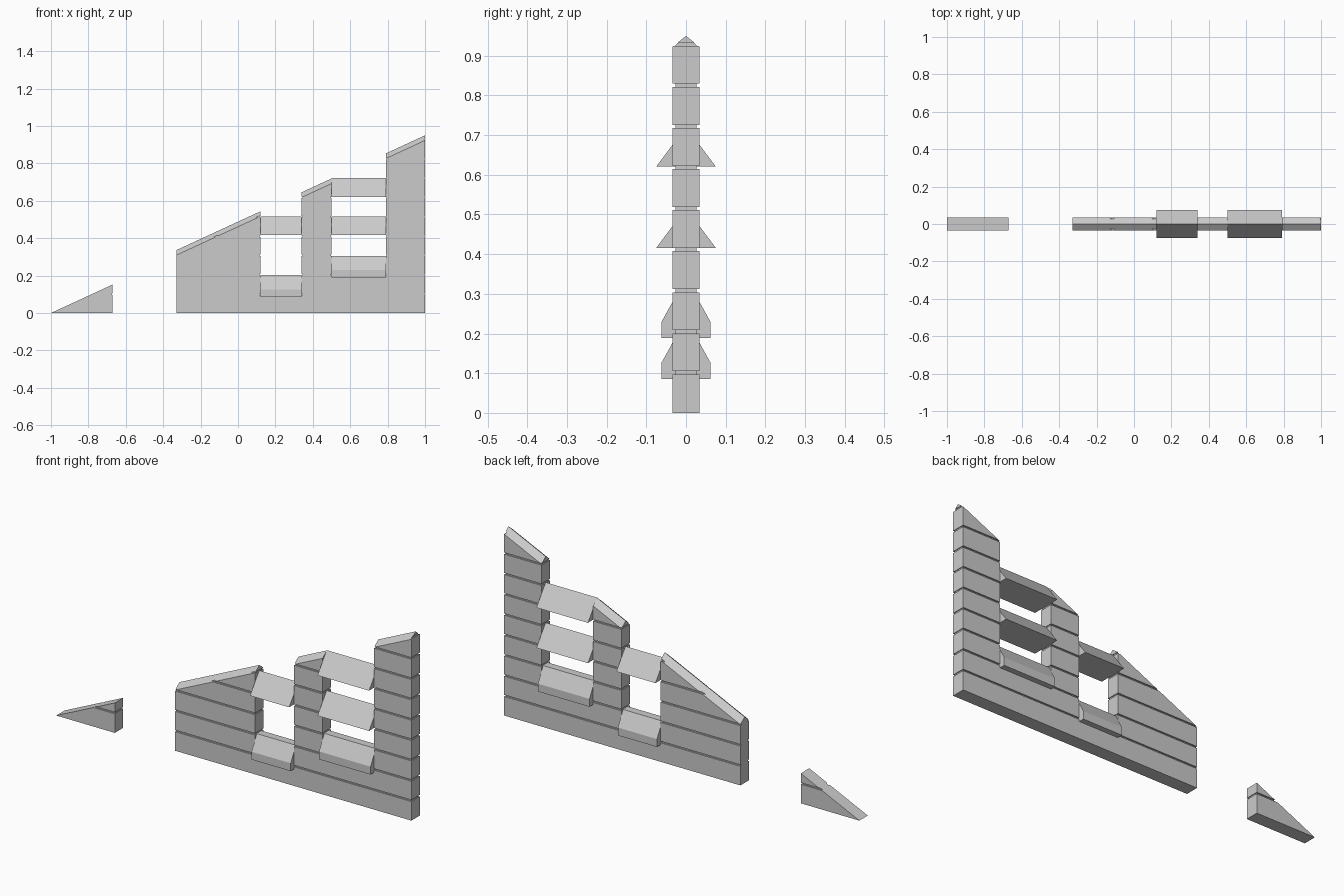
import bpy, bmesh
from mathutils import Vector

if "Cube" in bpy.data.objects:
    bpy.data.objects.remove(bpy.data.objects["Cube"])

SLOPE = 0.4615            # pitch of the sloping top
HALF, CORE = 0.034, 0.027  # half thickness of planks and of the recessed joints
PITCH, GAP = 0.1035, 0.008
RIDGE = 0.027


def make_object(name, bm):
    bmesh.ops.recalc_face_normals(bm, faces=bm.faces)
    mesh = bpy.data.meshes.new(name)
    bm.to_mesh(mesh)
    bm.free()
    obj = bpy.data.objects.new(name, mesh)
    bpy.context.collection.objects.link(obj)
    return obj


def prism(bm, profile, x0, x1):
    """Extrude a (y, z) profile along x."""
    rings = [[bm.verts.new((x, y, z)) for y, z in profile] for x in (x0, x1)]
    n = len(profile)
    bm.faces.new(rings[0])
    bm.faces.new(rings[1])
    for i in range(n):
        j = (i + 1) % n
        bm.faces.new((rings[0][i], rings[0][j], rings[1][j], rings[1][i]))


def slab(target, x0, x1, half, z0, z1, ridged):
    """Box trimmed by the sloping top, merged into the target mesh."""
    bm = bmesh.new()
    prism(bm, [(-half, z0), (half, z0), (half, z1), (-half, z1)], x0, x1)
    k = RIDGE / HALF
    sides = (k, -k) if ridged else (0,)
    lift = RIDGE if ridged else 0
    for s in sides:
        if not bm.faces:
            break
        bmesh.ops.bisect_plane(bm, geom=bm.verts[:] + bm.edges[:] + bm.faces[:], dist=1e-6,
                               plane_co=Vector((-1, 0, lift)),
                               plane_no=Vector((-SLOPE, s, 1)), clear_outer=True)
        open_edges = [e for e in bm.edges if e.is_boundary]
        if open_edges:
            bmesh.ops.holes_fill(bm, edges=open_edges, sides=0)
    if bm.faces:
        bmesh.ops.recalc_face_normals(bm, faces=bm.faces)
        tmp = bpy.data.meshes.new("tmp")
        bm.to_mesh(tmp)
        target.from_mesh(tmp)
        bpy.data.meshes.remove(tmp)
    bm.free()


def plank_wall(name, x0, x1, first, last, ridged=True, in0=0.004, in1=0.004):
    """Stack of planks, with a recessed joint below each one above the ground."""
    bm = bmesh.new()
    for i in range(first, last + 1):
        low = i * PITCH + 0.0015 if i else 0
        high = (i + 1) * PITCH + 0.0015 - GAP
        slab(bm, x0, x1, HALF, low, high, ridged)
        if i:
            slab(bm, x0 + in0, x1 - in1, CORE, low - GAP, low, ridged)
    return make_object(name, bm)


# Main wall and its posts
plank_wall("base_plank", -0.33, 1.0, 0, 0)
plank_wall("left_wall", -0.33, 0.12, 1, 5, in0=0)
plank_wall("low_right_plank", 0.34, 1.0, 1, 1)
plank_wall("middle_post", 0.34, 0.50, 2, 7)
plank_wall("right_post", 0.79, 1.0, 2, 9)

# Separate small wedge beyond the doorway, joint stops short of the slope
plank_wall("end_wedge", -1.0, -0.67, 0, 1, ridged=False)

# Window sills and pointed lintels
sill = [(-0.062, 0), (0.062, 0), (0.062, 0.04), (0.02, 0.116), (-0.02, 0.116), (-0.062, 0.04)]
lintel = [(-0.075, 0), (0.075, 0), (0, 0.1)]
for name, profile, x0, x1, z in (
        ("left_sill", sill, 0.12, 0.34, 0.086),
        ("right_sill", sill, 0.50, 0.79, 0.189),
        ("left_lintel", lintel, 0.12, 0.34, 0.416),
        ("right_lower_lintel", lintel, 0.50, 0.79, 0.416),
        ("right_upper_lintel", lintel, 0.50, 0.79, 0.621)):
    bm = bmesh.new()
    prism(bm, [(y, h + z) for y, h in profile], x0, x1)
    make_object(name, bm)
